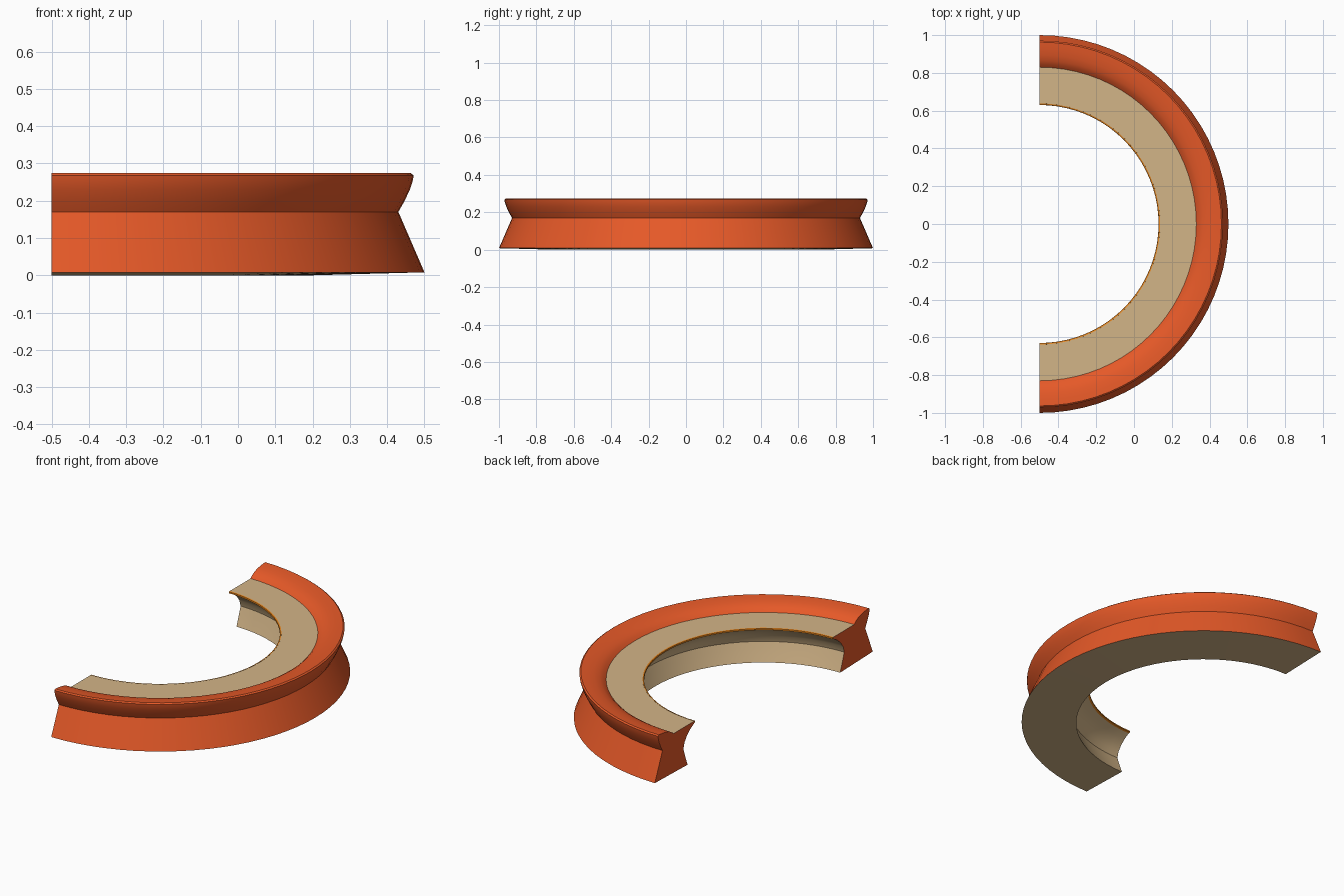
import bpy, bmesh, math

if "Cube" in bpy.data.objects:
    bpy.data.objects.remove(bpy.data.objects["Cube"])

STEPS = 40          # segments around the half circle
AXIS_X = -0.5       # the ring turns about this vertical line


def material(name, rgb):
    m = bpy.data.materials.new(name)
    m.diffuse_color = (*rgb, 1)
    m.use_nodes = True
    m.node_tree.nodes["Principled BSDF"].inputs["Base Color"].default_value = m.diffuse_color
    return m


ORANGE = material("burnt orange", (0.79, 0.10, 0.021))
TAN = material("tan", (0.65, 0.46, 0.245))
AMBER = material("amber trim", (0.78, 0.23, 0.012))


def half_ring(name, profile, mats, pick):
    """Sweep a closed (radius, z) profile through 180 degrees and cap the ends.
    pick(i) gives the material slot of profile edge i."""
    bm = bmesh.new()
    rows = []
    for s in range(STEPS + 1):
        a = -math.pi / 2 + math.pi * s / STEPS
        rows.append([bm.verts.new((AXIS_X + r * math.cos(a), r * math.sin(a), z))
                     for r, z in profile])
    n = len(profile)
    for s in range(STEPS):
        for i in range(n):
            j = (i + 1) % n
            f = bm.faces.new((rows[s][i], rows[s][j], rows[s + 1][j], rows[s + 1][i]))
            f.material_index = pick(i)
    for row in (rows[0], rows[-1]):
        bm.faces.new(row).material_index = 0
    bmesh.ops.recalc_face_normals(bm, faces=bm.faces)
    me = bpy.data.meshes.new(name)
    bm.to_mesh(me)
    bm.free()
    for m in mats:
        me.materials.append(m)
    ob = bpy.data.objects.new(name, me)
    bpy.context.collection.objects.link(ob)
    bpy.ops.object.select_all(action='DESELECT')
    ob.select_set(True)
    bpy.context.view_layer.objects.active = ob
    bpy.ops.object.shade_smooth_by_angle(angle=math.radians(28))
    return ob


# Outer wall with a waist, then the raised lip
outer = [(1.0, 0.008), (0.93, 0.17), (0.946, 0.198), (0.961, 0.23), (0.969, 0.255),
         (0.971, 0.268), (0.963, 0.274), (0.93, 0.271), (0.895, 0.265),
         (0.865, 0.256), (0.845, 0.244), (0.83, 0.23)]
# Flat ledge, undercut inner wall, slightly coned base
inner = [(0.638, 0.23), (0.64, 0.218), (0.675, 0.198), (0.705, 0.172), (0.728, 0.14),
         (0.738, 0.105), (0.726, 0.07), (0.713, 0.034), (0.70, 0.0)]

half_ring("ring_body", outer + inner, [ORANGE, TAN],
          lambda i: 0 if i < len(outer) - 1 else 1)

# Thin trim along the inner edge of the ledge
half_ring("inner_trim", [(0.638, 0.231), (0.631, 0.229), (0.630, 0.221), (0.640, 0.217)],
          [AMBER], lambda i: 0)
